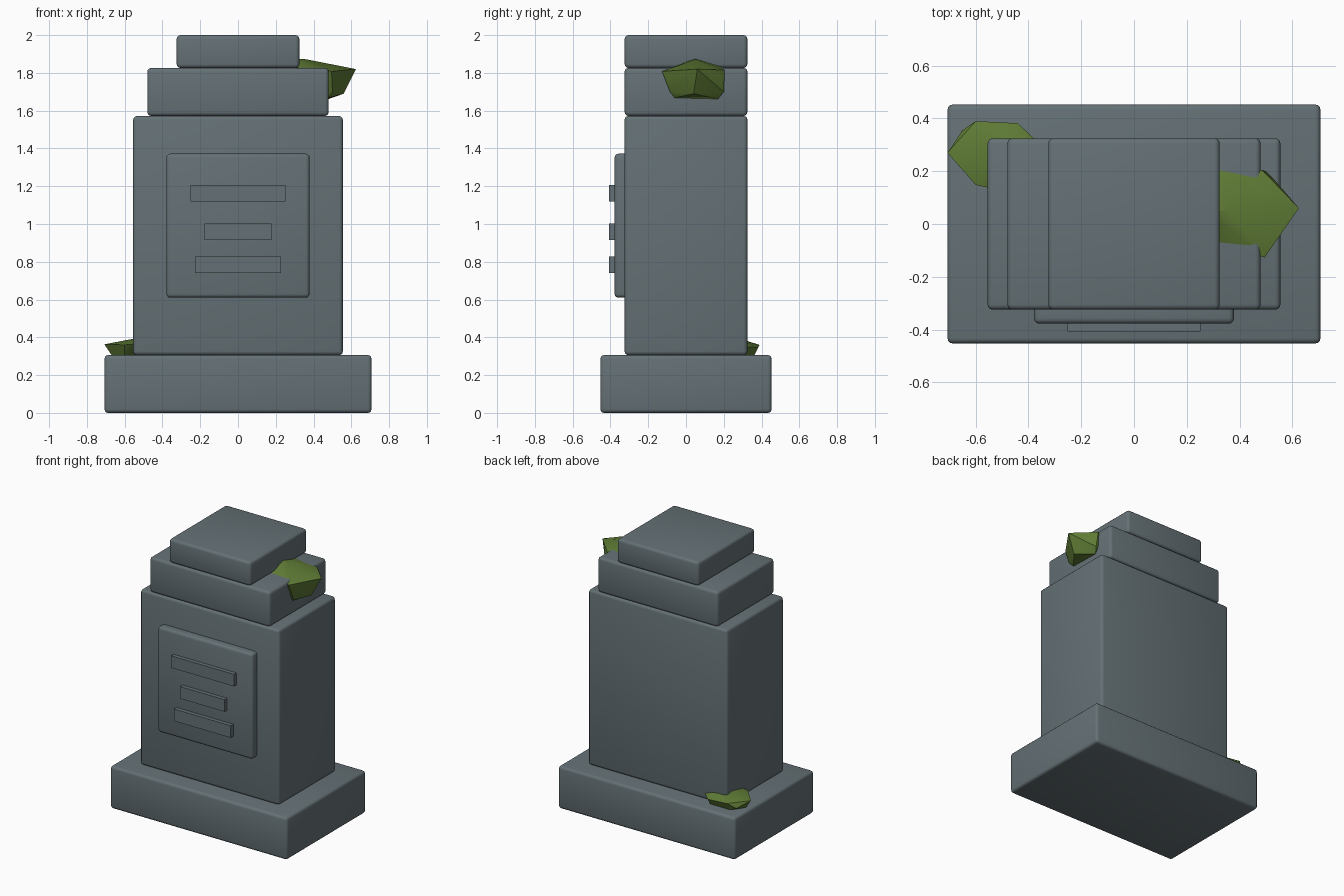
import bpy, bmesh, math

if "Cube" in bpy.data.objects:
    bpy.data.objects.remove(bpy.data.objects["Cube"])


def material(name, color):
    m = bpy.data.materials.new(name)
    m.diffuse_color = (*color, 1)
    m.use_nodes = True
    m.node_tree.nodes["Principled BSDF"].inputs["Base Color"].default_value = m.diffuse_color
    return m


STONE = material("grey_stone", (0.130, 0.165, 0.180))
MOSS = material("green_moss", (0.115, 0.200, 0.036))


def finish(name, bm, mat, angle):
    me = bpy.data.meshes.new(name)
    bm.to_mesh(me)
    bm.free()
    me.materials.append(mat)
    ob = bpy.data.objects.new(name, me)
    bpy.context.collection.objects.link(ob)
    bpy.ops.object.select_all(action='DESELECT')
    ob.select_set(True)
    bpy.context.view_layer.objects.active = ob
    bpy.ops.object.shade_smooth_by_angle(angle=math.radians(angle))
    return ob


def block(name, x, y, z, bevel=0.02):
    """Stone block from (min, max) ranges with rounded edges."""
    bm = bmesh.new()
    bmesh.ops.create_cube(bm, size=1)
    for v in bm.verts:
        for i, (lo, hi) in enumerate((x, y, z)):
            v.co[i] = lo if v.co[i] < 0 else hi
    if bevel:
        bmesh.ops.bevel(bm, geom=bm.edges[:], offset=bevel, segments=3,
                        profile=0.5, affect='EDGES', clamp_overlap=True)
    return finish(name, bm, STONE, 40)


def clump(name, points):
    """Faceted moss lump wrapped around a few points."""
    bm = bmesh.new()
    for p in points:
        bm.verts.new(p)
    res = bmesh.ops.convex_hull(bm, input=bm.verts[:])
    loose = {g for g in res["geom_interior"] + res["geom_unused"]
             if isinstance(g, bmesh.types.BMVert)}
    bmesh.ops.delete(bm, geom=list(loose), context='VERTS')
    bmesh.ops.recalc_face_normals(bm, faces=bm.faces[:])
    return finish(name, bm, MOSS, 30)


# Stacked stone tiers
D = (-0.325, 0.325)
block("plinth", (-0.707, 0.707), (-0.453, 0.453), (0, 0.306))
block("main_body", (-0.555, 0.555), D, (0.306, 1.572))
block("upper_tier", (-0.48, 0.48), D, (1.572, 1.826))
block("cap", (-0.325, 0.325), D, (1.826, 2.0))

# Raised panel with three plain bars
block("front_panel", (-0.379, 0.379), (-0.378, -0.27), (0.61, 1.372))
for i, (half, z0) in enumerate(((0.252, 1.119), (0.178, 0.916), (0.227, 0.741))):
    block(f"panel_bar_{i + 1}", (-half, half), (-0.407, -0.36), (z0, z0 + 0.087), 0)

# Moss over the shoulder of the upper tier
clump("shoulder_moss", (
    (0.27, 0.05, 1.877), (0.36, 0.05, 1.872), (0.625, 0.06, 1.82),
    (0.495, -0.127, 1.808), (0.32, -0.07, 1.826), (0.32, 0.205, 1.826),
    (0.485, 0.205, 1.815), (0.53, 0.17, 1.80), (0.56, 0.04, 1.69),
    (0.50, -0.085, 1.70), (0.48, -0.06, 1.668), (0.48, 0.17, 1.662),
    (0.50, 0.2, 1.70), (0.42, -0.06, 1.68), (0.42, 0.17, 1.68)))

# Moss at the back left corner of the plinth
clump("plinth_moss", (
    (-0.707, 0.27, 0.363), (-0.60, 0.39, 0.36), (-0.60, 0.148, 0.36),
    (-0.54, 0.135, 0.365), (-0.53, 0.27, 0.397), (-0.44, 0.30, 0.385),
    (-0.44, 0.382, 0.345), (-0.38, 0.325, 0.35), (-0.65, 0.355, 0.325),
    (-0.665, 0.27, 0.30), (-0.60, 0.19, 0.30), (-0.60, 0.36, 0.30),
    (-0.45, 0.36, 0.30), (-0.40, 0.28, 0.30)))
